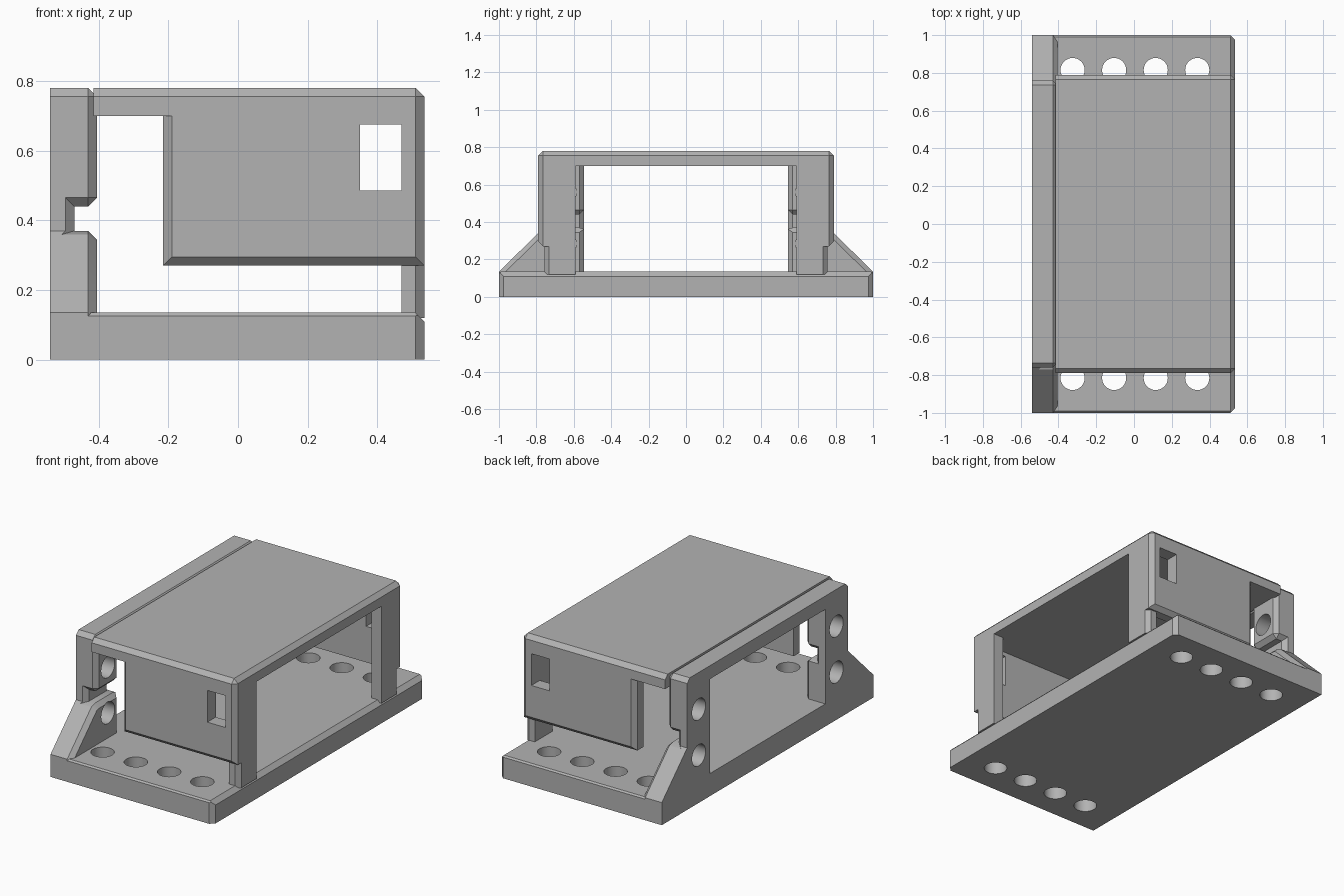
import bpy, bmesh
from math import pi
from mathutils import Matrix, Vector

old = bpy.data.objects.get("Cube")
if old:
    bpy.data.objects.remove(old, do_unlink=True)

grey = bpy.data.materials.new("plain_grey")
grey.use_nodes = True
COLOUR = (0.45, 0.45, 0.45, 1)
grey.diffuse_color = COLOUR
grey.node_tree.nodes["Principled BSDF"].inputs["Base Color"].default_value = COLOUR
C = 0.025  # common chamfer width


def finish(name, bm):
    bmesh.ops.recalc_face_normals(bm, faces=bm.faces)
    me = bpy.data.meshes.new(name)
    bm.to_mesh(me)
    bm.free()
    me.materials.append(grey)
    ob = bpy.data.objects.new(name, me)
    bpy.context.scene.collection.objects.link(ob)
    return ob


def chamfer(bm, test, width=C):
    """Bevel every edge whose two end points pass the test."""
    edges = [e for e in bm.edges if test(e.verts[0].co, e.verts[1].co)]
    bmesh.ops.bevel(bm, geom=edges, offset=width, segments=1, affect='EDGES')


def box_mesh(lo, hi):
    lo, hi = Vector(lo), Vector(hi)
    bm = bmesh.new()
    bmesh.ops.create_cube(bm, size=1)
    for v in bm.verts:
        v.co = (lo + hi) / 2 + v.co * (hi - lo)
    return bm


def box(name, lo, hi, test=None):
    bm = box_mesh(lo, hi)
    if test:
        chamfer(bm, test)
    return finish(name, bm)


def rod(centre, axis):
    bm = bmesh.new()
    bmesh.ops.create_cone(bm, cap_ends=True, segments=32, radius1=0.064, radius2=0.064, depth=0.5)
    if axis == 'X':
        bm.transform(Matrix.Rotation(pi / 2, 4, 'Y'))
    bm.transform(Matrix.Translation(centre))
    return finish("drill", bm)


def loft(name, sections):
    """Skin a row of matching point loops and cap both ends."""
    bm = bmesh.new()
    rings = [[bm.verts.new(p) for p in s] for s in sections]
    bm.faces.new(rings[0])
    bm.faces.new(rings[-1])
    n = len(rings[0])
    for a, b in zip(rings, rings[1:]):
        for i in range(n):
            j = (i + 1) % n
            bm.faces.new((a[i], a[j], b[j], b[i]))
    return finish(name, bm)


def combine(ob, others, operation):
    bpy.context.view_layer.objects.active = ob
    for other in others:
        m = ob.modifiers.new("combine", 'BOOLEAN')
        m.operation, m.object, m.solver = operation, other, 'EXACT'
        bpy.ops.object.modifier_apply(modifier=m.name)
        bpy.data.objects.remove(other, do_unlink=True)


def same(a, b, axis, value):
    return abs(a[axis] - value) < 1e-4 and abs(b[axis] - value) < 1e-4


# Base plate with chamfered free end and mounting holes
bm = box_mesh((-0.54, -1, 0), (0.535, 1, 0.135))
chamfer(bm, lambda a, b: same(a, b, 0, 0.535) and not same(a, b, 2, 0))
chamfer(bm, lambda a, b: same(a, b, 2, 0.135) and a.y * b.y > 0.99, 0.009)
base_plate = finish("base_plate", bm)
combine(base_plate, [rod((-0.325 + 0.22 * i, s * 0.815, 0.07), 'Z')
                     for i in range(4) for s in (-1, 1)], 'DIFFERENCE')

# Upright frame: arch with sloping gussets
half = [(0.545, 0.7), (0.545, 0.1), (1, 0.1), (1, 0.135), (0.76, 0.37), (0.76, 0.78)]
outline = half + [(-y, z) for y, z in reversed(half)]
bm = bmesh.new()
face = bm.faces.new([bm.verts.new((-0.54, y, z)) for y, z in outline])
new = bmesh.ops.extrude_face_region(bm, geom=[face], use_keep_orig=True)["geom"]
for v in new:
    if isinstance(v, bmesh.types.BMVert):
        v.co.x = -0.405
bmesh.ops.recalc_face_normals(bm, faces=bm.faces)
chamfer(bm, lambda a, b: (same(a, b, 0, -0.405) and not same(a, b, 2, 0.1))
        or (same(a, b, 2, 0.78) and a.y * b.y > 0))
frame = finish("upright_frame", bm)


# Flared notch across each post
def notch_ring(y, grow):
    x, lo, hi = -0.47 - grow, 0.37 - grow * 0.3, 0.44 + grow
    pts = [(x, lo), (-0.43, lo), (-0.395, lo - 0.035),
           (-0.395, hi + 0.035), (-0.43, hi), (x, hi)]
    return [(px, y, pz) for px, pz in pts]


notches = []
for s in (-1, 1):
    steps = [(0.525, 0.045), (0.57, 0), (0.735, 0), (0.78, 0.045)]
    notches.append(loft("notch", [notch_ring(s * y, g) for y, g in steps]))
drills = [rod((-0.47, s * 0.65, z), 'X') for s in (-1, 1) for z in (0.285, 0.56)]
combine(frame, notches + drills, 'DIFFERENCE')

# Cover: roof slab, two side walls and two end posts
cover = box("cover", (-0.415, -0.79, 0.7), (0.535, 0.79, 0.78),
            lambda a, b: (same(a, b, 2, 0.78) and not same(a, b, 0, -0.415))
            or (same(a, b, 0, 0.535) and a.y * b.y > 0 and a.z != b.z))
pieces = []
for s in (-1, 1):
    y0, y1 = sorted((s * 0.71, s * 0.79))
    pieces.append(box("side_wall", (-0.215, y0, 0.27), (0.535, y1, 0.78),
                      lambda a, b: same(a, b, 1, s * 0.79)
                      or (same(a, b, 2, 0.78) and same(a, b, 0, 0.535))))
    y0, y1 = sorted((s * 0.59, s * 0.757))
    pieces.append(box("end_post", (0.47, y0, 0.12), (0.535, y1, 0.74),
                      lambda a, b: same(a, b, 0, 0.535) and same(a, b, 1, s * 0.757)))
combine(cover, pieces, 'UNION')

# Rectangular window through both side walls
combine(cover, [box("window", (0.35, -1, 0.485), (0.47, 1, 0.675))], 'DIFFERENCE')

# Crisp shading with smooth hole walls
for ob in (base_plate, frame, cover):
    bpy.ops.object.select_all(action='DESELECT')
    ob.select_set(True)
    bpy.context.view_layer.objects.active = ob
    bpy.ops.object.shade_smooth_by_angle(angle=pi / 7)
